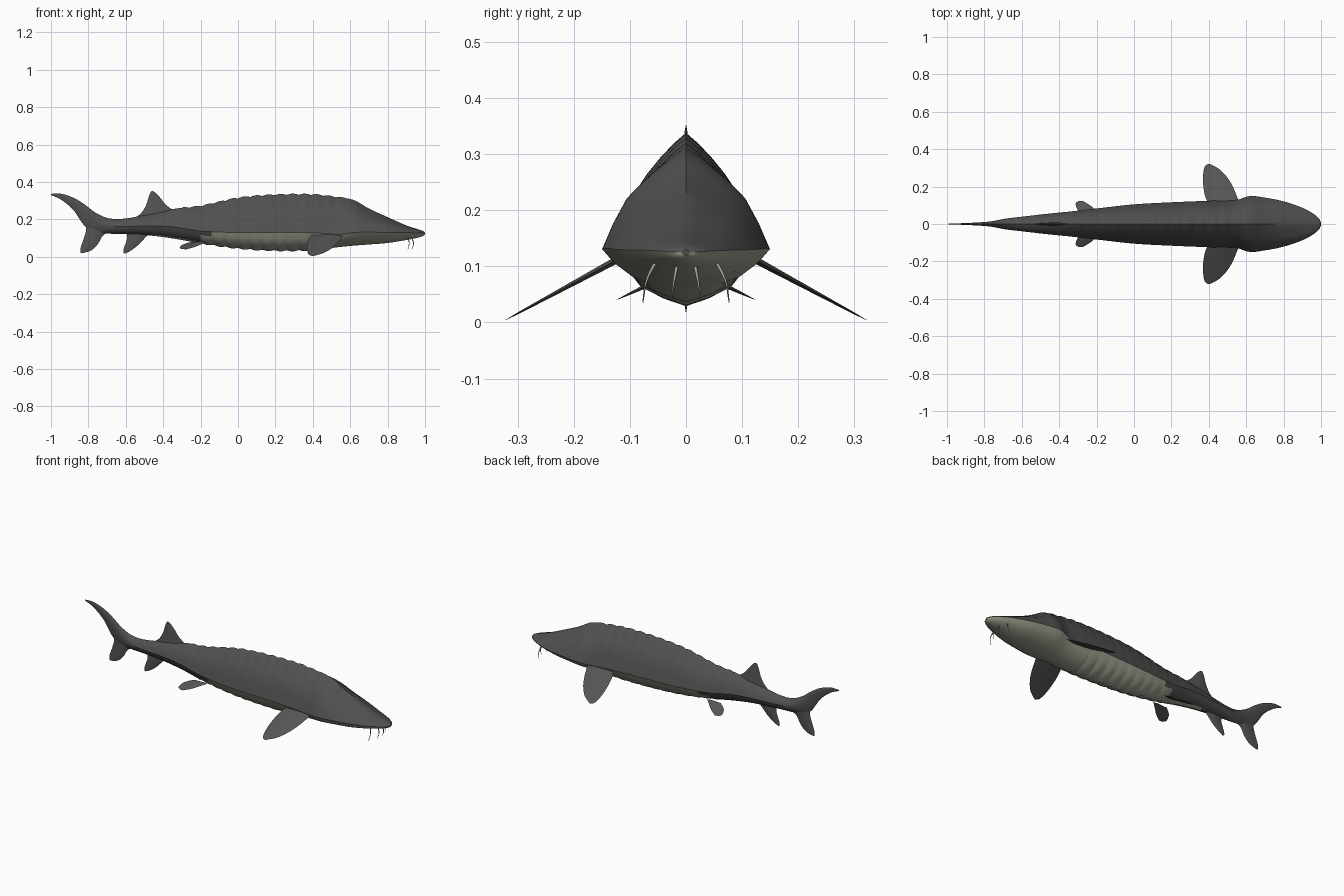
import bpy, bmesh, math
from mathutils import Vector

if "Cube" in bpy.data.objects:
    bpy.data.objects.remove(bpy.data.objects["Cube"])


def material(name, rgb):
    m = bpy.data.materials.new(name)
    m.diffuse_color = (*rgb, 1)
    m.use_nodes = True
    m.node_tree.nodes["Principled BSDF"].inputs["Base Color"].default_value = m.diffuse_color
    return m


SKIN = material("slate skin", (0.08, 0.08, 0.08))
BELLY = material("pale belly", (0.36, 0.36, 0.29))
FIN = material("fin grey", (0.09, 0.09, 0.09))


def spline(rows, t):
    """Smooth interpolation of tuples keyed by their first value, clamped tangents."""
    for i in range(len(rows) - 1):
        if t <= rows[i + 1][0] or i == len(rows) - 2:
            break
    a, b = rows[i], rows[i + 1]
    p, q = rows[max(i - 1, 0)], rows[min(i + 2, len(rows) - 1)]
    h = b[0] - a[0]
    u = min(max((t - a[0]) / h, 0), 1)
    out = []
    for k in range(1, len(a)):
        ma = (b[k] - p[k]) / (b[0] - p[0]) * h
        mb = (q[k] - a[k]) / (q[0] - a[0]) * h
        out.append((2*u**3 - 3*u**2 + 1) * a[k] + (u**3 - 2*u**2 + u) * ma
                   + (3*u**2 - 2*u**3) * b[k] + (u**3 - u**2) * mb)
    return out


def finish(name, bm, mats, angle):
    bmesh.ops.recalc_face_normals(bm, faces=bm.faces)
    me = bpy.data.meshes.new(name)
    bm.to_mesh(me)
    bm.free()
    for m in mats:
        me.materials.append(m)
    ob = bpy.data.objects.new(name, me)
    bpy.context.collection.objects.link(ob)
    bpy.ops.object.select_all(action='DESELECT')
    ob.select_set(True)
    bpy.context.view_layer.objects.active = ob
    bpy.ops.object.shade_smooth_by_angle(angle=math.radians(angle))
    return ob


def loft(rings, rule=None):
    """Skin closed rings; rule(ring, segment) picks the material."""
    bm = bmesh.new()
    vs = [[bm.verts.new(p) for p in r] for r in rings]
    n = len(vs[0])
    for i in range(len(vs) - 1):
        for j in range(n):
            k = (j + 1) % n
            f = bm.faces.new((vs[i][j], vs[i][k], vs[i + 1][k], vs[i + 1][j]))
            if rule:
                f.material_index = rule(i, j)
    bm.faces.new(vs[0])
    cap = bm.faces.new(vs[-1])
    if rule:
        cap.material_index = 0
    return bm


# Body stations: x, top, bottom, half width, height of the side ridge
BODY = [
    (-1.0, .337, .330, .001, .334), (-.95, .338, .308, .003, .328),
    (-.88, .316, .250, .006, .295), (-.82, .280, .165, .009, .245),
    (-.76, .235, .133, .015, .190), (-.69, .206, .124, .028, .167),
    (-.60, .205, .122, .039, .163), (-.45, .235, .112, .056, .165),
    (-.33, .258, .095, .068, .158), (-.20, .272, .072, .083, .138),
    (0, .315, .045, .105, .130), (.2, .332, .033, .116, .130),
    (.4, .333, .036, .124, .128), (.54, .318, .052, .127, .120),
    (.62, .303, .060, .149, .130), (.70, .258, .066, .141, .132),
    (.80, .212, .074, .121, .130), (.90, .168, .090, .087, .129),
    (.96, .148, .102, .054, .128), (.99, .138, .112, .028, .126),
    (1.0, .130, .120, .008, .125)]

# Half section, from back ridge to belly ridge: width share, height share
HALF = [(0, 1), (.18, .91), (.38, .785), (.56, .655), (.71, .525), (.87, .27), (1, 0),
        (.86, -.34), (.66, -.66), (.34, -.86), (0, -1)]
SECTION = HALF + [(-w, h) for w, h in HALF[-2:0:-1]]
STEPS = 240
xs = [-1 + 2 * i / STEPS for i in range(STEPS)] + [.995, 1.0]
rings = []
for x in xs:
    top, bot, wid, side = spline(BODY, x)
    # Scalloped bony plates along the back and the belly
    plate = abs(math.sin(math.pi * x / .065))
    if -.3 < x < .58:
        top += .007 * (plate - .5)
    if -.22 < x < .40:
        bot -= .007 * (plate - .5)
    rings.append([(x, wid * w, side + h * ((top - side) if h > 0 else (side - bot)))
                  for w, h in SECTION])


def belly_rule(i, j):
    j = min(j, len(SECTION) - 1 - j)
    x = xs[i]
    first = 6 if x > -.15 else 7 if x > -.20 else 9 if x > -.45 else 99
    if x > .94:
        first = 6
    return 1 if j >= first else 0


finish("body", loft(rings, belly_rule), [SKIN, BELLY], 38)


# Fins: rows of (leading point, trailing point) from root to tip
def fin(name, rows, thick, side=1):
    keyed = [(i, *a, *b) for i, (a, b) in enumerate(rows)]
    n = (len(rows) - 1) * 5
    out = []
    for i in range(n + 1):
        v = spline(keyed, i / 5)
        a, b = Vector(v[:3]), Vector(v[3:])
        root, tip = Vector(rows[0][0]), Vector(rows[-1][0])
        up = (b - a).cross(tip - root)
        up = up.normalized() * thick * (1.05 - i / n)
        ring = [a, a.lerp(b, .3) + up, a.lerp(b, .7) + up * .6, b,
                a.lerp(b, .7) - up * .6, a.lerp(b, .3) - up]
        out.append([(p.x, p.y * side, p.z) for p in ring])
    return finish(name, loft(out), [FIN], 50)


def flat(rows):
    return [((a, 0, b), (c, 0, d)) for a, b, c, d in rows]


fin("dorsal_fin", flat([(-.34, .245, -.57, .195), (-.385, .278, -.52, .232),
                        (-.415, .315, -.492, .275), (-.44, .342, -.476, .325),
                        (-.457, .352, -.465, .350)]), .009)
fin("anal_fin", flat([(-.46, .14, -.60, .145), (-.500, .098, -.592, .105),
                      (-.535, .062, -.600, .075), (-.575, .032, -.612, .040),
                      (-.604, .018, -.612, .020)]), .009)
fin("tail_lower_lobe", flat([(-.66, .150, -.82, .195), (-.720, .115, -.812, .145),
                             (-.748, .070, -.824, .100), (-.785, .034, -.841, .050),
                             (-.835, .019, -.842, .022)]), .010)


# Paired fins, with height falling away from the body
def slope(rows, y0, z0, fall):
    return [((a, b, z0 - (b - y0) * fall), (c, d, z0 - (d - y0) * fall)) for a, b, c, d in rows]


PECTORAL = slope([(.575, .095, .42, .095), (.555, .135, .385, .135), (.535, .185, .371, .20),
                  (.505, .240, .369, .255), (.460, .290, .376, .302), (.405, .322, .388, .318)],
                 .115, .116, .54)
PELVIC = slope([(-.17, .045, -.26, .045), (-.205, .075, -.30, .075),
                (-.235, .100, -.312, .108), (-.275, .124, -.298, .122)], .05, .075, .47)
for side, tag in ((1, "left"), (-1, "right")):
    fin("pectoral_fin_" + tag, PECTORAL, .007, side)
    fin("pelvic_fin_" + tag, PELVIC, .005, side)


# Barbels hanging under the snout
def barbel(name, points):
    cu = bpy.data.curves.new(name, 'CURVE')
    cu.dimensions = '3D'
    cu.bevel_depth = .0032
    cu.bevel_resolution = 2
    cu.use_fill_caps = True
    sp = cu.splines.new('BEZIER')
    sp.bezier_points.add(len(points) - 1)
    for i, (bp, p) in enumerate(zip(sp.bezier_points, points)):
        bp.co = p
        bp.radius = 1 - .35 * i
        bp.handle_left_type = bp.handle_right_type = 'AUTO'
    cu.materials.append(BELLY)
    bpy.context.collection.objects.link(bpy.data.objects.new(name, cu))


for s, tag in ((1, "left"), (-1, "right")):
    barbel("outer_barbel_" + tag, [(.905, s * .054, .108), (.915, s * .070, .075), (.908, s * .077, .036)])
    barbel("inner_barbel_" + tag, [(.930, s * .016, .102), (.938, s * .022, .070), (.928, s * .026, .038)])
